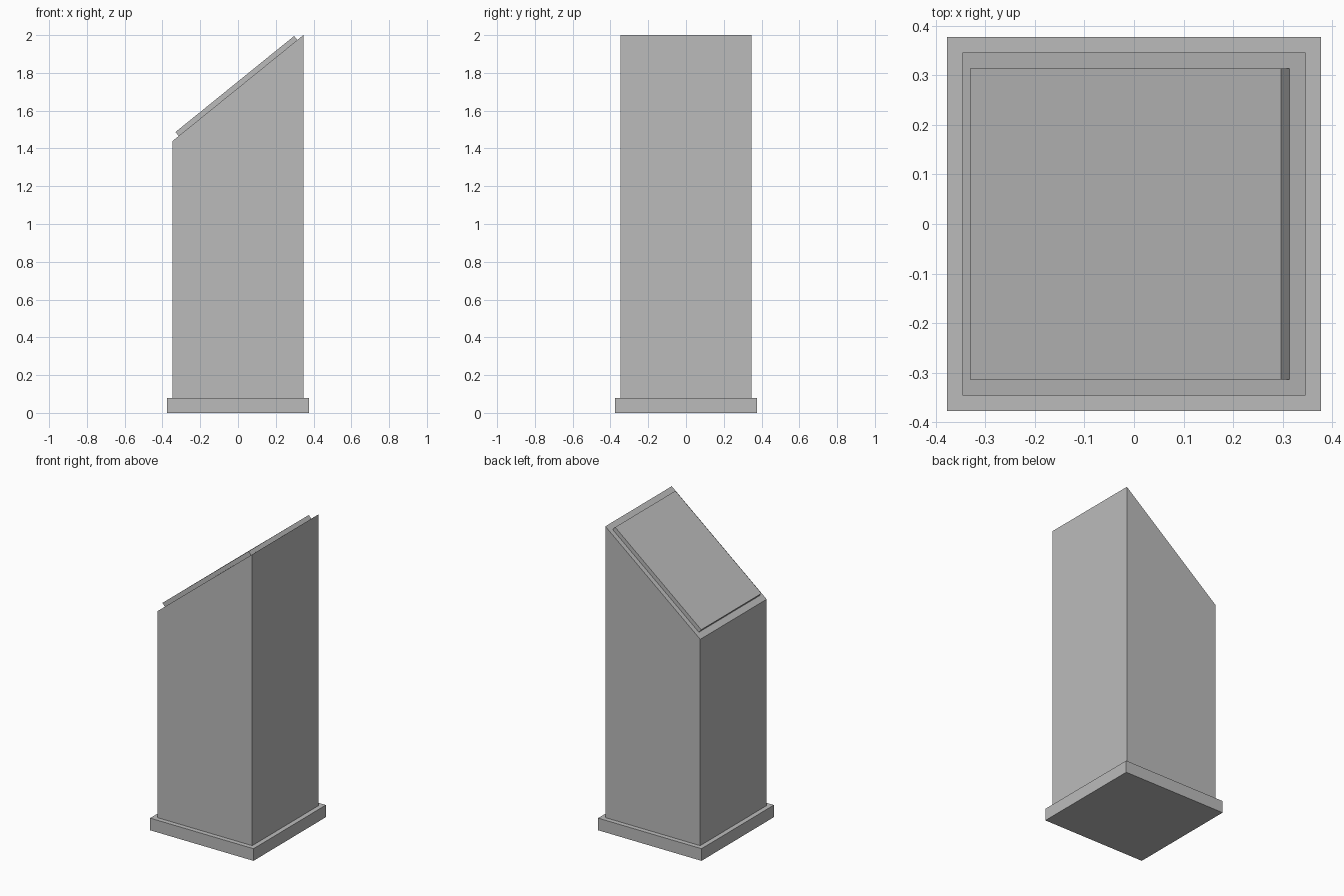
import bpy
import math

cube = bpy.data.objects.get("Cube")
if cube:
    bpy.data.objects.remove(cube, do_unlink=True)

# One plain grey for every part
grey = bpy.data.materials.new("plain_grey")
grey.use_nodes = True
colour = (0.5, 0.5, 0.5, 1)
grey.diffuse_color = colour
grey.node_tree.nodes["Principled BSDF"].inputs["Base Color"].default_value = colour


def extrude_profile(name, profile, half_depth):
    """Extrude a counter-clockwise x-z profile evenly along y."""
    n = len(profile)
    verts = [(x, y, z) for y in (-half_depth, half_depth) for x, z in profile]
    faces = [tuple(range(n)), tuple(reversed(range(n, 2 * n)))]
    for i in range(n):
        j = (i + 1) % n
        faces.append((j, i, i + n, j + n))
    mesh = bpy.data.meshes.new(name)
    mesh.from_pydata(verts, [], faces)
    mesh.materials.append(grey)
    obj = bpy.data.objects.new(name, mesh)
    bpy.context.collection.objects.link(obj)
    return obj


BASE, BODY, PLATE = 0.377, 0.346, 0.314   # half widths
BASE_TOP, LOW, HIGH = 0.08, 1.44, 2.0     # heights
THICK = 0.027                             # sloped plate thickness

# Square plinth
extrude_profile("base_plinth",
                [(-BASE, 0), (BASE, 0), (BASE, BASE_TOP), (-BASE, BASE_TOP)], BASE)

# Pedestal with a slanted top
extrude_profile("pedestal_body",
                [(-BODY, BASE_TOP), (BODY, BASE_TOP), (BODY, HIGH), (-BODY, LOW)], BODY)

# Thin display plate lying on the slant
slope = math.atan2(HIGH - LOW, 2 * BODY)
dx, dz = -THICK * math.sin(slope), THICK * math.cos(slope)


def slant_height(x):
    return LOW + (x + BODY) * math.tan(slope)


lower = (-PLATE, slant_height(-PLATE))
upper = (PLATE, slant_height(PLATE))
extrude_profile("display_plate",
                [lower, upper, (upper[0] + dx, upper[1] + dz),
                 (lower[0] + dx, lower[1] + dz)], PLATE)
